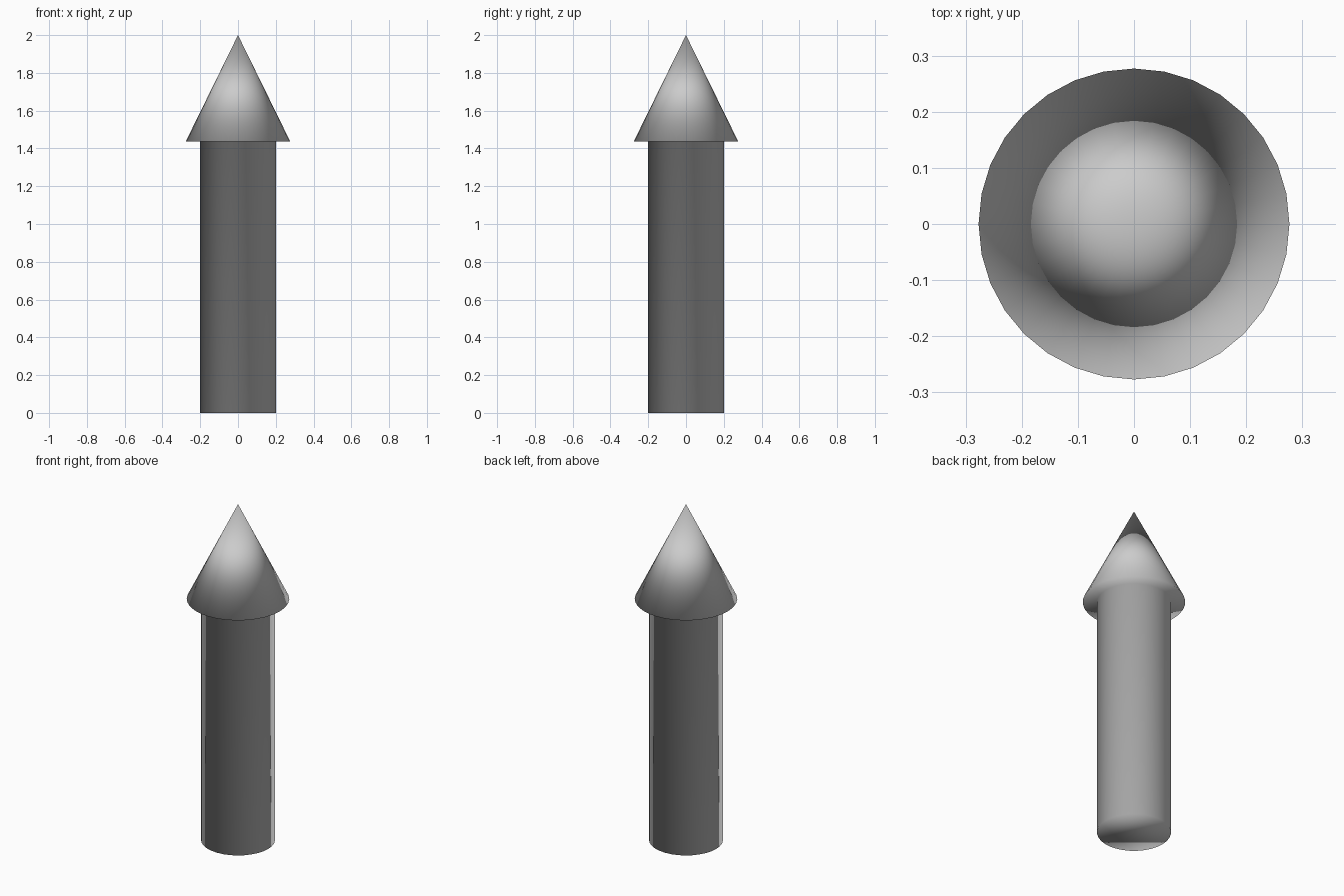
import bpy, bmesh

if "Cube" in bpy.data.objects:
    bpy.data.objects.remove(bpy.data.objects["Cube"])

SIDES = 32
TIP_Z, BASE_Z = 2.0, 1.436
CONE_R, SHAFT_R = 0.277, 0.2

bm = bmesh.new()

# Cone head with a flat base
bmesh.ops.create_cone(bm, cap_ends=True, cap_tris=False, segments=SIDES,
                      radius1=CONE_R, radius2=0, depth=TIP_Z - BASE_Z)
bmesh.ops.translate(bm, verts=bm.verts, vec=(0, 0, (TIP_Z + BASE_Z) / 2))
bmesh.ops.remove_doubles(bm, verts=bm.verts, dist=1e-5)

# Inset the base to the shaft radius, leaving the underside rim
base = next(f for f in bm.faces if f.normal.z < -0.9)
inner = bmesh.ops.extrude_discrete_faces(bm, faces=[base])["faces"][0]
for v in inner.verts:
    v.co.x *= SHAFT_R / CONE_R
    v.co.y *= SHAFT_R / CONE_R

# Extrude the shaft down to the ground
bottom = bmesh.ops.extrude_discrete_faces(bm, faces=[inner])["faces"][0]
for v in bottom.verts:
    v.co.z = 0

# Continuous smooth shading across the whole surface
bmesh.ops.recalc_face_normals(bm, faces=bm.faces)
for f in bm.faces:
    f.smooth = True

mesh = bpy.data.meshes.new("arrow")
bm.to_mesh(mesh)
bm.free()
bpy.context.collection.objects.link(bpy.data.objects.new("arrow", mesh))
